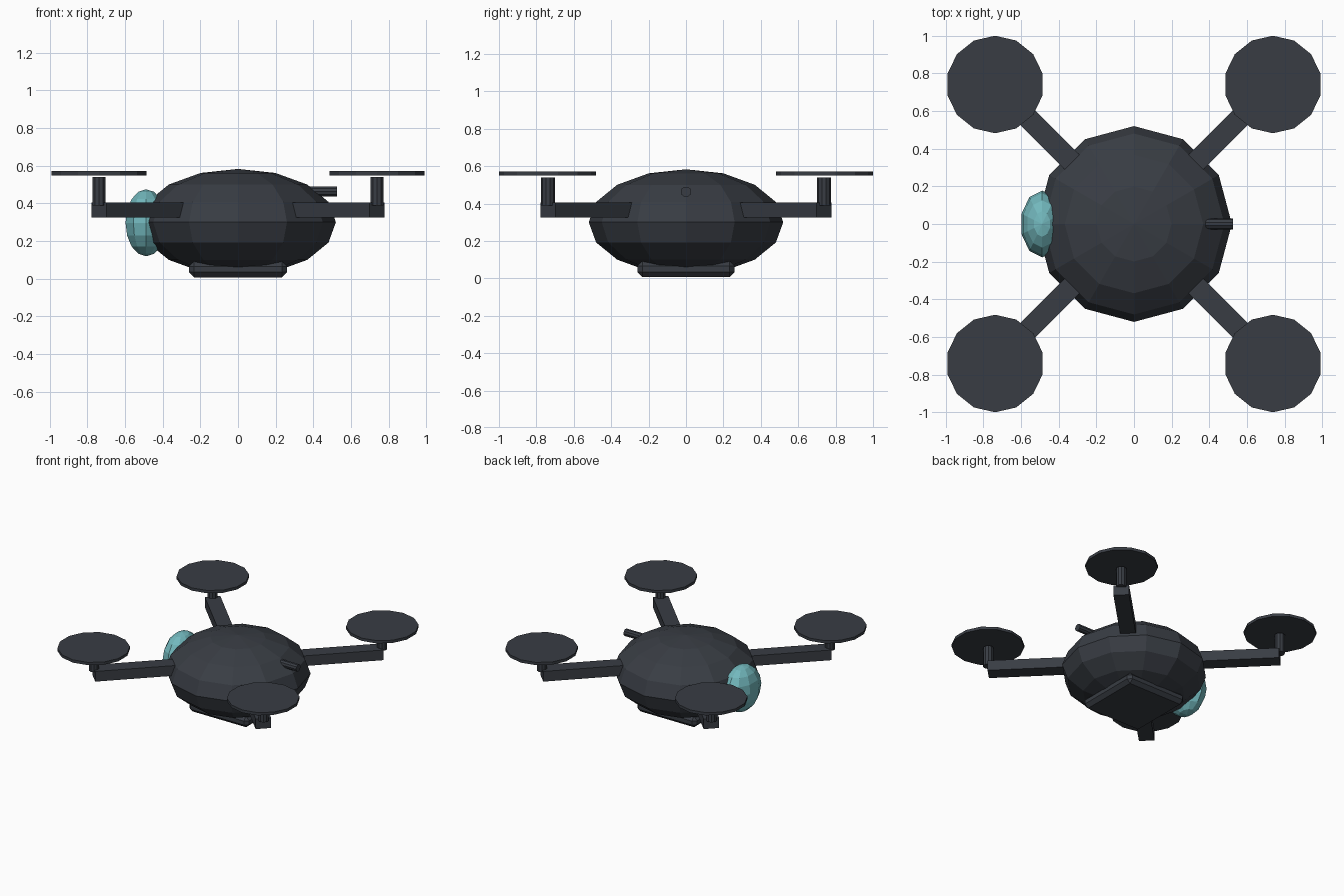
import bpy, math

if "Cube" in bpy.data.objects:
    bpy.data.objects.remove(bpy.data.objects["Cube"])

def material(name, rgb):
    m = bpy.data.materials.new(name)
    m.diffuse_color = (*rgb, 1)
    m.use_nodes = True
    m.node_tree.nodes["Principled BSDF"].inputs["Base Color"].default_value = m.diffuse_color
    return m

DARK = material("dark_slate", (0.040, 0.046, 0.057))
TEAL = material("teal_lens", (0.17, 0.48, 0.51))

def finish(name, mat):
    ob = bpy.context.object
    ob.name = name
    ob.data.materials.append(mat)
    return ob

def ellipsoid(name, loc, radii, segments, rings, mat):
    bpy.ops.mesh.primitive_uv_sphere_add(segments=segments, ring_count=rings, radius=1, location=loc)
    ob = finish(name, mat)
    ob.scale = radii
    return ob

def cylinder(name, loc, radius, depth, sides, rot=(0, 0, 0)):
    bpy.ops.mesh.primitive_cylinder_add(vertices=sides, radius=radius, depth=depth, location=loc, rotation=rot)
    return finish(name, DARK)

def box(name, loc, size, turn=0):
    bpy.ops.mesh.primitive_cube_add(size=1, location=loc, rotation=(0, 0, turn))
    ob = finish(name, DARK)
    ob.scale = size
    return ob

# Faceted hull and lens
ellipsoid("hull", (0, 0, 0.30), (0.52, 0.52, 0.283), 12, 8, DARK)
ellipsoid("lens", (-0.488, 0, 0.297), (0.115, 0.177, 0.178), 10, 8, TEAL)

# Rear antenna stub
cylinder("antenna", (0.44, 0, 0.463), 0.028, 0.17, 10, (0, math.pi / 2, 0))

# Chamfered base plate
base = box("base_plate", (0, 0, 0.05), (0.52, 0.52, 0.085))
bpy.ops.object.transform_apply(location=False, rotation=False, scale=True)
bevel = base.modifiers.new("chamfer", 'BEVEL')
bevel.width = 0.027
bevel.segments = 1

# Four arms, each with a motor and a rotor disc
P = 0.738
for sx in (-1, 1):
    for sy in (-1, 1):
        tag = ("left" if sx < 0 else "right") + ("_front" if sy < 0 else "_back")
        inner, outer = 0.22, P
        mid = (inner + outer) / 2
        box("arm_" + tag, (sx * mid, sy * mid, 0.365),
            ((outer - inner) * math.sqrt(2), 0.112, 0.08), math.atan2(sy, sx))
        cylinder("motor_" + tag, (sx * P, sy * P, 0.465), 0.037, 0.15, 10)
        cylinder("rotor_" + tag, (sx * P, sy * 0.741, 0.56), 0.259, 0.022, 14)
